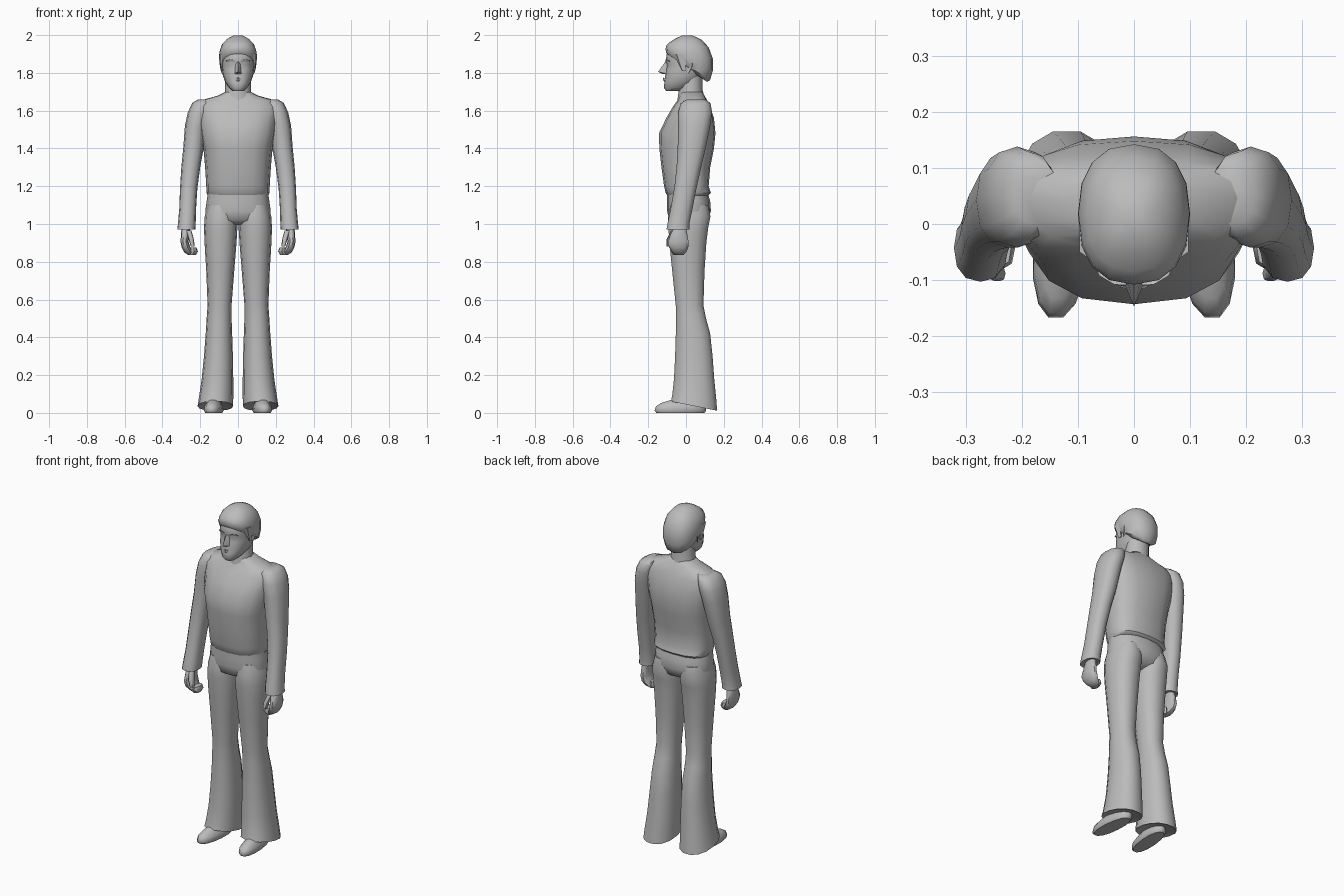
import bpy, bmesh, math
from mathutils import Vector

grey = bpy.data.materials.new("plain grey")
grey.diffuse_color = (0.5, 0.5, 0.5, 1)


def finish(name, bm, angle=50):
    bmesh.ops.recalc_face_normals(bm, faces=bm.faces[:])
    me = bpy.data.meshes.new(name)
    bm.to_mesh(me)
    bm.free()
    me.materials.append(grey)
    ob = bpy.data.objects.new(name, me)
    bpy.context.collection.objects.link(ob)
    bpy.ops.object.select_all(action='DESELECT')
    ob.select_set(True)
    bpy.context.view_layer.objects.active = ob
    bpy.ops.object.shade_smooth_by_angle(angle=math.radians(angle))
    return ob


def loft(name, rings, n=14, p=0.85, side=1, tilt=0.0, mid=None, cap=True):
    """Skin rings (z, x0, x1, y_front, y_back[, tilt]); side=-1 mirrors."""
    bm = bmesh.new()
    loops = []
    for r in rings:
        z, x0, x1, yf, yb = r[:5]
        t = r[5] if len(r) > 5 else tilt
        ym = (yf + yb) / 2 if mid is None else yf + (yb - yf) * mid
        loop = []
        for i in range(n):
            a = 2 * math.pi * i / n
            c, s = math.cos(a), math.sin(a)
            x = (x0 + x1) / 2 + (x1 - x0) / 2 * math.copysign(abs(c) ** p, c)
            y = ym + ((ym - yf) if s < 0 else (yb - ym)) * math.copysign(abs(s) ** p, s)
            loop.append(bm.verts.new((x * side, y, z + t * (y - ym))))
        loops.append(loop)
    for a, b in zip(loops, loops[1:]):
        for i in range(n):
            j = (i + 1) % n
            bm.faces.new((a[i], a[j], b[j], b[i]))
    if cap:
        bm.faces.new(loops[0])
        bm.faces.new(loops[-1])
    return finish(name, bm)


def sym(rows):
    return [(z, -w, w, *rest) for z, w, *rest in rows]


def wedge(name, pts):
    """Small convex solid from a few points."""
    bm = bmesh.new()
    bmesh.ops.convex_hull(bm, input=[bm.verts.new(p) for p in pts])
    return finish(name, bm, 35)


# Jumper body and trouser seat
loft("jumper_body", sym([
    (1.15, .158, -.098, .118), (1.165, .168, -.108, .132), (1.20, .168, -.116, .120),
    (1.30, .174, -.130, .128), (1.40, .183, -.141, .148), (1.48, .200, -.143, .156),
    (1.56, .212, -.105, .148), (1.62, .222, -.070, .128), (1.655, .195, -.045, .112),
    (1.68, .105, -.035, .098), (1.70, .068, -.030, .085)]), n=16, p=.8, mid=.58)
loft("trouser_seat", sym([
    (1.18, .158, -.10, .112), (1.12, .166, -.10, .128), (1.07, .173, -.10, .132),
    (1.02, .165, -.09, .115), (.995, .11, -.045, .06)]), n=16)

# Neck
loft("neck", sym([(1.66, .078, -.045, .10), (1.71, .068, -.038, .088),
                  (1.80, .068, -.03, .088)]), n=12, p=1)

# Head: chin to crown, fuller at the back
loft("head", sym([
    (1.705, .030, -.105, -.03), (1.722, .048, -.118, .015), (1.75, .068, -.114, .055),
    (1.785, .080, -.110, .085), (1.82, .085, -.106, .105), (1.842, .087, -.101, .115),
    (1.858, .088, -.108, .12), (1.90, .088, -.102, .125), (1.95, .075, -.075, .10)]),
     n=16, p=.85, mid=.55)

# Hair cap: slanted rings running from the forehead down to the nape
loft("hair", sym([
    (1.818, .070, -.088, .112, -.66), (1.835, .094, -.106, .128, -.62),
    (1.870, .100, -.108, .142, -.46), (1.91, .099, -.104, .142, -.28),
    (1.95, .085, -.084, .120, -.14), (1.98, .058, -.052, .082, -.06),
    (1.998, .024, -.02, .035, 0)]), n=16, p=.85)

# Face details
wedge("nose", [(0, -.108, 1.862), (.012, -.10, 1.85), (-.012, -.10, 1.85),
               (0, -.147, 1.806), (.02, -.10, 1.795), (-.02, -.10, 1.795), (0, -.125, 1.794)])
wedge("lips", [(-.028, -.098, 1.765), (.028, -.098, 1.765), (0, -.122, 1.775),
               (0, -.120, 1.757), (0, -.10, 1.75)])
for side, tag in ((1, "left"), (-1, "right")):
    def m(pts):
        return [(x * side, y, z) for x, y, z in pts]

    wedge(tag + "_ear", m([(.082, .005, 1.86), (.098, .035, 1.865), (.082, .045, 1.85),
                           (.096, .03, 1.83), (.08, .0, 1.80), (.088, .015, 1.80)]))
    wedge(tag + "_sideburn", m([(.075, -.065, 1.90), (.097, -.05, 1.90), (.097, .0, 1.90),
                                (.091, -.02, 1.81), (.091, -.002, 1.81), (.07, -.01, 1.82)]))
    wedge(tag + "_brow", m([(.012, -.109, 1.866), (.012, -.108, 1.856), (.062, -.092, 1.868),
                            (.065, -.085, 1.858), (.035, -.108, 1.872), (.035, -.08, 1.86)]))

    # Sleeve with a flared cuff
    loft(tag + "_sleeve", [
        (.975, .236, .306, -.085, .005), (.972, .226, .321, -.103, .018),
        (1.00, .224, .318, -.098, .018), (1.08, .222, .311, -.082, .034),
        (1.19, .215, .307, -.062, .056), (1.30, .200, .300, -.050, .080),
        (1.40, .182, .290, -.044, .104), (1.52, .165, .281, -.042, .128),
        (1.59, .150, .266, -.042, .138), (1.64, .140, .243, -.028, .130),
        (1.658, .13, .215, .0, .105)], n=12, side=side)

    # Hand: palm, curled fingers and thumb
    loft(tag + "_palm", [(.99, .25, .298, -.06, .0), (.95, .258, .302, -.082, .008),
                         (.905, .262, .304, -.098, .016), (.875, .252, .298, -.092, .014),
                         (.85, .235, .285, -.075, .002), (.835, .226, .262, -.058, -.015)],
         n=10, side=side)
    loft(tag + "_fingertips", [(.875, .219, .25, -.075, -.01), (.855, .212, .255, -.08, -.005),
                               (.836, .222, .26, -.068, -.012)], n=8, side=side)
    loft(tag + "_thumb", [(.965, .246, .275, -.08, -.04), (.92, .234, .262, -.102, -.065),
                          (.882, .229, .25, -.102, -.075)], n=8, side=side)

    # Flared trouser leg, hem lifted over the shoe and closed underneath
    loft(tag + "_trouser_leg", [
        (1.10, .012, .160, -.085, .120), (1.04, .002, .176, -.098, .132),
        (.98, .003, .180, -.096, .120), (.90, .008, .177, -.090, .110),
        (.75, .020, .168, -.075, .100), (.57, .034, .161, -.056, .094),
        (.50, .034, .166, -.055, .108), (.42, .031, .171, -.056, .130),
        (.30, .027, .180, -.060, .143), (.18, .025, .192, -.066, .152),
        (.08, .025, .207, -.076, .163, -.08), (.036, .026, .214, -.083, .168, -.2),
        (.045, .045, .195, -.06, .145, -.2)], n=14, side=side, p=.9)

    # Shoe: sole to instep, toe turned slightly outwards
    shoe = loft(tag + "_shoe", [
        (0, .082, .170, -.160, .10), (.012, .075, .177, -.170, .11),
        (.035, .078, .174, -.162, .11), (.052, .088, .164, -.135, .10),
        (.075, .098, .154, -.06, .09)], n=14, side=side, p=.9)
    for v in shoe.data.vertices:
        v.co.x += side * -.08 * v.co.y
